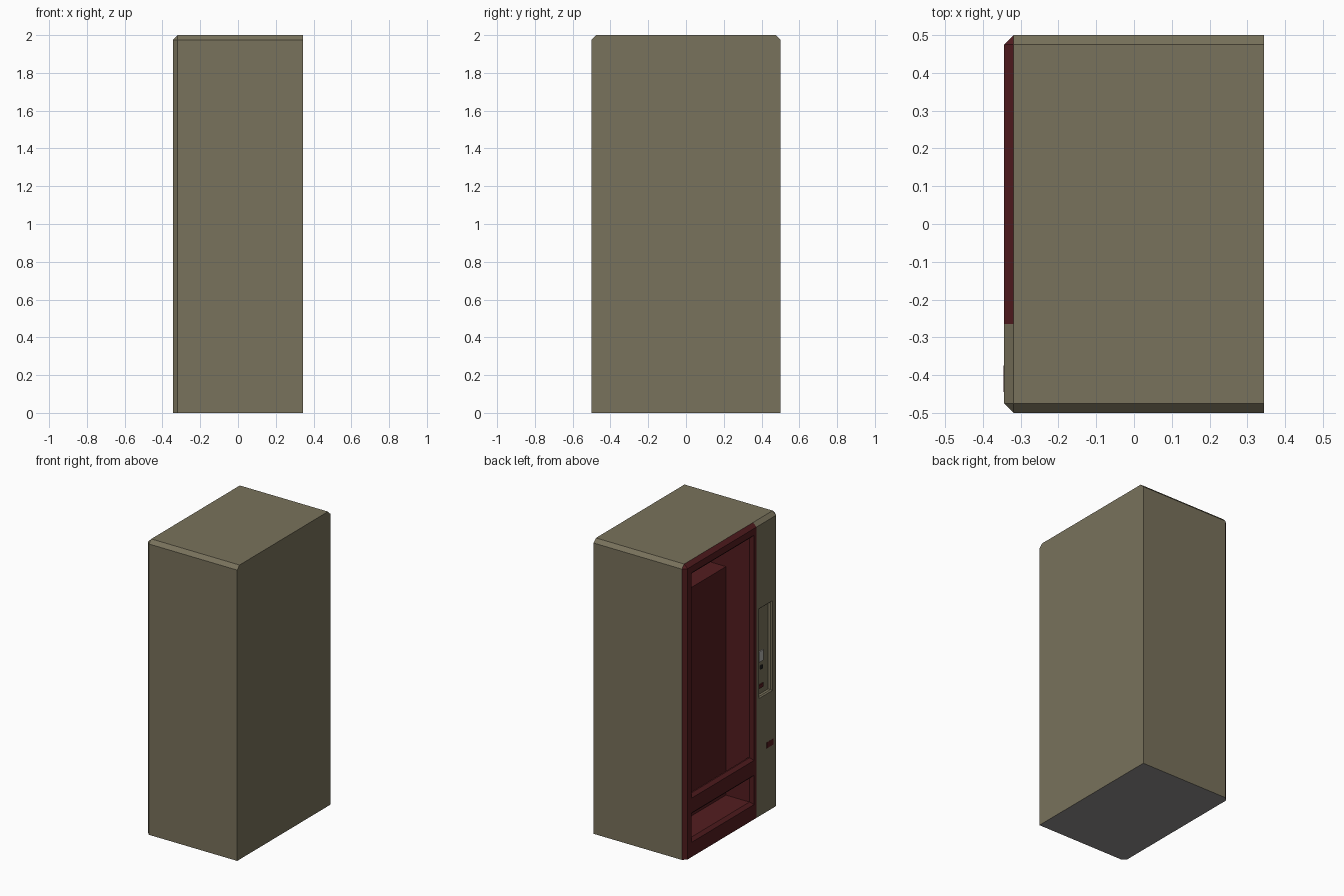
import bpy, bmesh

if "Cube" in bpy.data.objects:
    bpy.data.objects.remove(bpy.data.objects["Cube"])

FRONT, BACK, SEAM = -0.344, 0.344, -0.265   # machine front faces -x


def material(name, rgb):
    m = bpy.data.materials.new(name)
    m.diffuse_color = (*rgb, 1)
    m.use_nodes = True
    m.node_tree.nodes["Principled BSDF"].inputs["Base Color"].default_value = m.diffuse_color
    return m


OLIVE = material("olive_paint", (0.19, 0.168, 0.106))
RED = material("dark_red", (0.088, 0.012, 0.014))
GREY = material("grey", (0.28, 0.27, 0.27))
SILVER = material("light_metal", (0.45, 0.44, 0.42))
BLACK = material("black", (0.02, 0.02, 0.02))


def finish(name, bm, *mats):
    bmesh.ops.recalc_face_normals(bm, faces=bm.faces)
    me = bpy.data.meshes.new(name)
    bm.to_mesh(me)
    bm.free()
    for m in mats:
        me.materials.append(m)
    ob = bpy.data.objects.new(name, me)
    bpy.context.collection.objects.link(ob)
    return ob


def loft(bm, rings):
    """Closed solid through rectangles given as (x, y0, y1, z0, z1)."""
    loops = [[bm.verts.new((x, y, z)) for y, z in
              ((y0, z0), (y1, z0), (y1, z1), (y0, z1))]
             for x, y0, y1, z0, z1 in rings]
    bm.faces.new(loops[0])
    bm.faces.new(loops[-1])
    for a, b in zip(loops, loops[1:]):
        for i in range(4):
            j = (i + 1) % 4
            bm.faces.new((a[i], a[j], b[j], b[i]))


def box(name, x0, x1, y0, y1, z0, z1, mat):
    bm = bmesh.new()
    loft(bm, [(x0, y0, y1, z0, z1), (x1, y0, y1, z0, z1)])
    return finish(name, bm, mat)


# cabinet: chamfered except along the back and bottom
bm = bmesh.new()
loft(bm, [(FRONT, -0.5, 0.5, 0, 2), (BACK, -0.5, 0.5, 0, 2)])
edges = [e for e in bm.edges
         if not all(v.co.x > 0.3 for v in e.verts)
         and not all(v.co.z < 0.01 for v in e.verts)]
bmesh.ops.bevel(bm, geom=edges, offset=0.025, segments=1, affect='EDGES')
cabinet = finish("cabinet", bm, OLIVE, RED, GREY)


# recesses cut into the front, each with a sloped rim
def cut(cutter):
    mod = cabinet.modifiers.new(cutter.name, 'BOOLEAN')
    mod.operation = 'DIFFERENCE'
    mod.solver = 'EXACT'
    mod.object = cutter
    cutter.hide_render = True
    return cutter


def pocket(name, y0, y1, z0, z1, depth, rim):
    bm = bmesh.new()
    inner = (y0 + rim, y1 - rim, z0 + rim, z1 - rim)
    loft(bm, [(FRONT - 0.05, y0, y1, z0, z1), (FRONT, y0, y1, z0, z1),
              (FRONT + rim, *inner), (FRONT + depth, *inner)])
    return cut(finish(name, bm))


# the window and the slot open into one shared cavity
cutters = [pocket("window_cutter", -0.24, 0.43, 0.40, 1.93, 0.06, 0.02),
           pocket("slot_cutter", -0.24, 0.43, 0.10, 0.30, 0.06, 0.02),
           pocket("control_cutter", -0.435, -0.292, 0.80, 1.41, 0.025, 0.008),
           cut(box("cavity_cutter", FRONT + 0.03, 0.0, -0.222, 0.412,
                   0.118, 1.912, RED))]
dg = bpy.context.evaluated_depsgraph_get()
bm = bmesh.new()
bm.from_object(cabinet, dg)
cabinet.modifiers.clear()
for c in cutters:
    bpy.data.objects.remove(c)

# colour rule: red door and its recesses, grey underside, olive elsewhere
bmesh.ops.bisect_plane(bm, geom=bm.verts[:] + bm.edges[:] + bm.faces[:],
                       plane_co=(0, SEAM, 0), plane_no=(0, 1, 0))
bm.normal_update()
for f in bm.faces:
    c, n = f.calc_center_median(), f.normal
    f.smooth = False
    door = c.y > SEAM and c.x < -0.3 and n.x < -0.3
    inside = SEAM < c.y < 0.45 and 0.05 < c.z < 1.96 and c.x < 0.05
    f.material_index = 2 if n.z < -0.9 and c.z < 0.01 else int(door or inside)
bm.to_mesh(cabinet.data)
bm.free()

# tall display block standing on the cavity floor
box("display_block", -0.145, 0.003, -0.223, 0.413, 0.116, 1.67, RED)

# small controls
P = FRONT + 0.025
box("coin_plate", P - 0.008, P + 0.001, -0.365, -0.32, 1.03, 1.10, SILVER)
box("key_lock", P - 0.006, P + 0.001, -0.36, -0.34, 0.975, 1.0, BLACK)
box("bill_slot", P - 0.008, P + 0.001, -0.365, -0.315, 0.85, 0.875, RED)
box("coin_return", FRONT - 0.001, FRONT + 0.004, -0.445, -0.375, 0.43, 0.47, RED)
